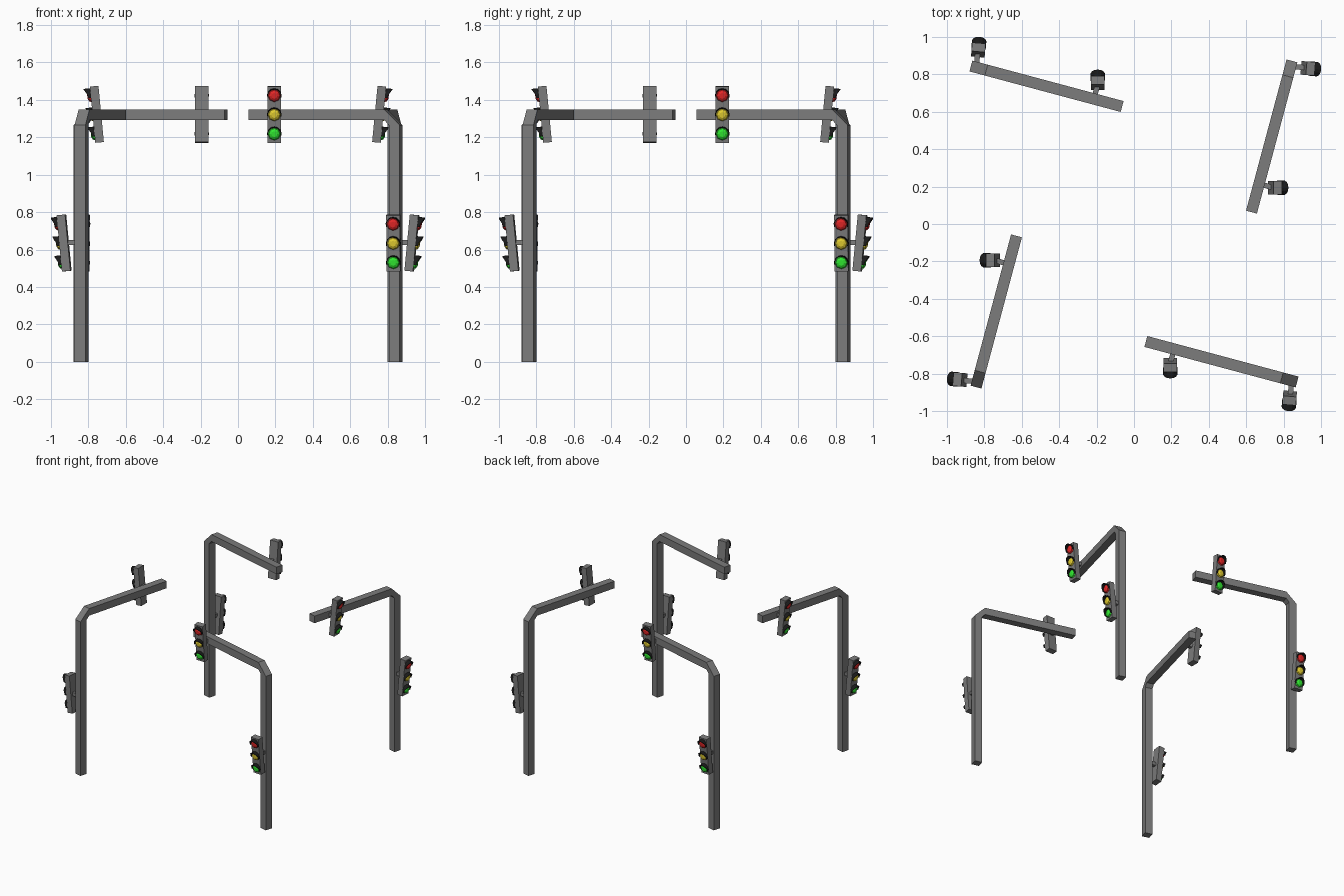
import bpy, bmesh
from math import radians, sin, cos, pi
from mathutils import Matrix, Vector

if "Cube" in bpy.data.objects:
    bpy.data.objects.remove(bpy.data.objects["Cube"])

POLE = Vector((0.843, -0.837, 0))
W = 0.06
COLORS = {"red": (0.75, 0.02, 0.02, 1), "yellow": (0.75, 0.6, 0.03, 1),
          "green": (0.03, 0.8, 0.03, 1), "black": (0.01, 0.01, 0.01, 1),
          "grey": (0.2, 0.2, 0.2, 1)}
mats = {}
for n, c in COLORS.items():
    mats[n] = bpy.data.materials.new(n)
    mats[n].diffuse_color = c


def make(name, bm, mat, matrix=Matrix()):
    """Turn a bmesh into four objects, one per corner of the crossing."""
    bmesh.ops.recalc_face_normals(bm, faces=bm.faces)
    me = bpy.data.meshes.new(name)
    bm.transform(matrix)
    bm.to_mesh(me)
    bm.free()
    me.materials.append(mats[mat])
    for k in range(4):
        ob = bpy.data.objects.new(f"{name}_{k + 1}", me)
        ob.matrix_world = Matrix.Rotation(k * pi / 2, 4, 'Z')
        bpy.context.collection.objects.link(ob)


def box(size, center=(0, 0, 0)):
    bm = bmesh.new()
    bmesh.ops.create_cube(bm, size=1)
    bm.transform(Matrix.Translation(center) @ Matrix.Diagonal((*size, 1)))
    return bm


def rod(name, a, b, t):
    a, b = Vector(a), Vector(b)
    d = b - a
    rot = d.to_track_quat('Y', 'Z').to_matrix().to_4x4()
    make(name, box((t, d.length, t)), "grey", Matrix.Translation((a + b) / 2) @ rot)


# pole with bevelled elbow and arm: side profile extruded across
bm = bmesh.new()
h = W / 2
profile = [(-h, 0), (-h, 1.265), (0.055, 1.35), (0.807, 1.35),
           (0.807, 1.292), (0.055, 1.292), (h, 1.265), (h, 0)]
rows = [[bm.verts.new((u, y, z)) for u, z in profile] for y in (-h, h)]
n = len(profile)
for i in range(n):
    j = (i + 1) % n
    bm.faces.new((rows[0][i], rows[0][j], rows[1][j], rows[1][i]))
# side faces as quads along the bend
for r in rows:
    for i in range(3):
        bm.faces.new((r[i], r[i + 1], r[n - 2 - i], r[n - 1 - i]))
make("pole_and_arm", bm, "grey",
     Matrix.Translation(POLE) @ Matrix.Rotation(radians(165), 4, 'Z'))


def dome():
    """Eight-sided lens bulging toward -y."""
    bm = bmesh.new()
    r = 0.035
    rings = [[bm.verts.new((r * s * cos(a * pi / 4), -d, r * s * sin(a * pi / 4)))
              for a in range(8)] for s, d in ((1, 0), (0.85, 0.012), (0.45, 0.02))]
    for p, q in zip(rings, rings[1:]):
        for i in range(8):
            j = (i + 1) % 8
            bm.faces.new((p[i], p[j], q[j], q[i]))
    bm.faces.new(rings[-1])
    bm.faces.new(rings[0][::-1])
    return bm


def visor():
    """Sloping hood around the top of a lens, with a little thickness."""
    bm = bmesh.new()
    rows = []
    for i in range(9):
        a = radians(-20 + 220 * i / 8)
        d = 0.015 + 0.021 * max(0, sin(a))
        rows.append([bm.verts.new((r * cos(a), -y, r * sin(a)))
                     for r, y in ((0.039, 0), (0.039, d), (0.035, d), (0.035, 0))])
    for p, q in zip(rows, rows[1:]):
        for i in range(4):
            j = (i + 1) % 4
            bm.faces.new((p[i], p[j], q[j], q[i]))
    bm.faces.new(rows[0])
    bm.faces.new(rows[-1][::-1])
    return bm


def signal(label, loc, yaw):
    """Signal head facing -y, tipped toward the road."""
    m = (Matrix.Translation(loc) @ Matrix.Rotation(radians(yaw), 4, 'Z')
         @ Matrix.Rotation(radians(5.5), 4, 'X'))
    make(label + "_housing", box((0.073, 0.046, 0.302)), "grey", m)
    for color, z in (("red", 0.103), ("yellow", 0), ("green", -0.103)):
        t = m @ Matrix.Translation((0, -0.022, z))
        make(f"{label}_{color}_lens", dome(), color, t)
        make(f"{label}_{color}_visor", visor(), "black", t)


# signal heads and their brackets
signal("arm_signal", (0.194, -0.7545, 1.323), 0)
signal("pole_signal", (0.832, -0.93, 0.635), -5)
rod("arm_bracket", (0.215, -0.668, 1.32), (0.196, -0.738, 1.32), 0.028)
rod("pole_bracket", (0.843, -0.837, 0.637), (0.836, -0.915, 0.637), 0.028)

for m in bpy.data.materials:
    if m.users and not m.is_grease_pencil:
        m.use_nodes = True
        m.node_tree.nodes["Principled BSDF"].inputs["Base Color"].default_value = m.diffuse_color
